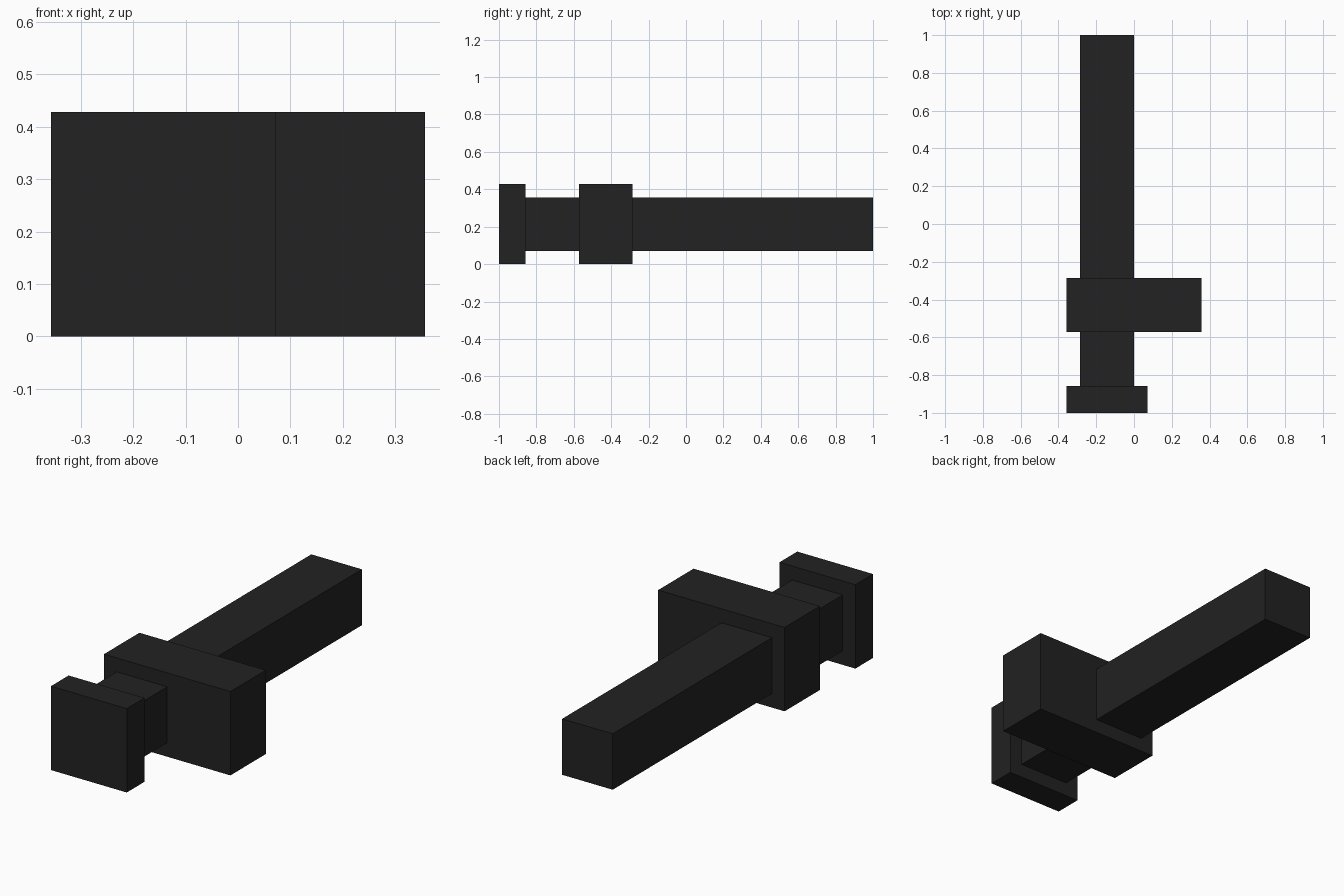
import bpy

if "Cube" in bpy.data.objects:
    bpy.data.objects.remove(bpy.data.objects["Cube"])

U = 1 / 7  # grid module

black = bpy.data.materials.new("matte_black")
black.diffuse_color = (0.016, 0.016, 0.016, 1)
black.use_nodes = True
black.node_tree.nodes["Principled BSDF"].inputs["Base Color"].default_value = black.diffuse_color


def box(name, lo, hi):
    """Axis-aligned box between two corners, given in modules."""
    centre = [(a + b) / 2 * U for a, b in zip(lo, hi)]
    bpy.ops.mesh.primitive_cube_add(size=1, location=centre)
    ob = bpy.context.object
    ob.name = name
    ob.scale = [(b - a) * U for a, b in zip(lo, hi)]
    bpy.ops.object.transform_apply(location=False, rotation=False, scale=True)
    ob.data.materials.append(black)
    return ob


# Long square bar running back from the end cap
box("bar", (-2, -6, 0.5), (0, 7, 2.5))
# Wide collar, offset to the right of the bar
box("collar", (-2.5, -4, 0), (2.5, -2, 3))
# Square cap at the front end
box("end_cap", (-2.5, -7, 0), (0.5, -6, 3))
